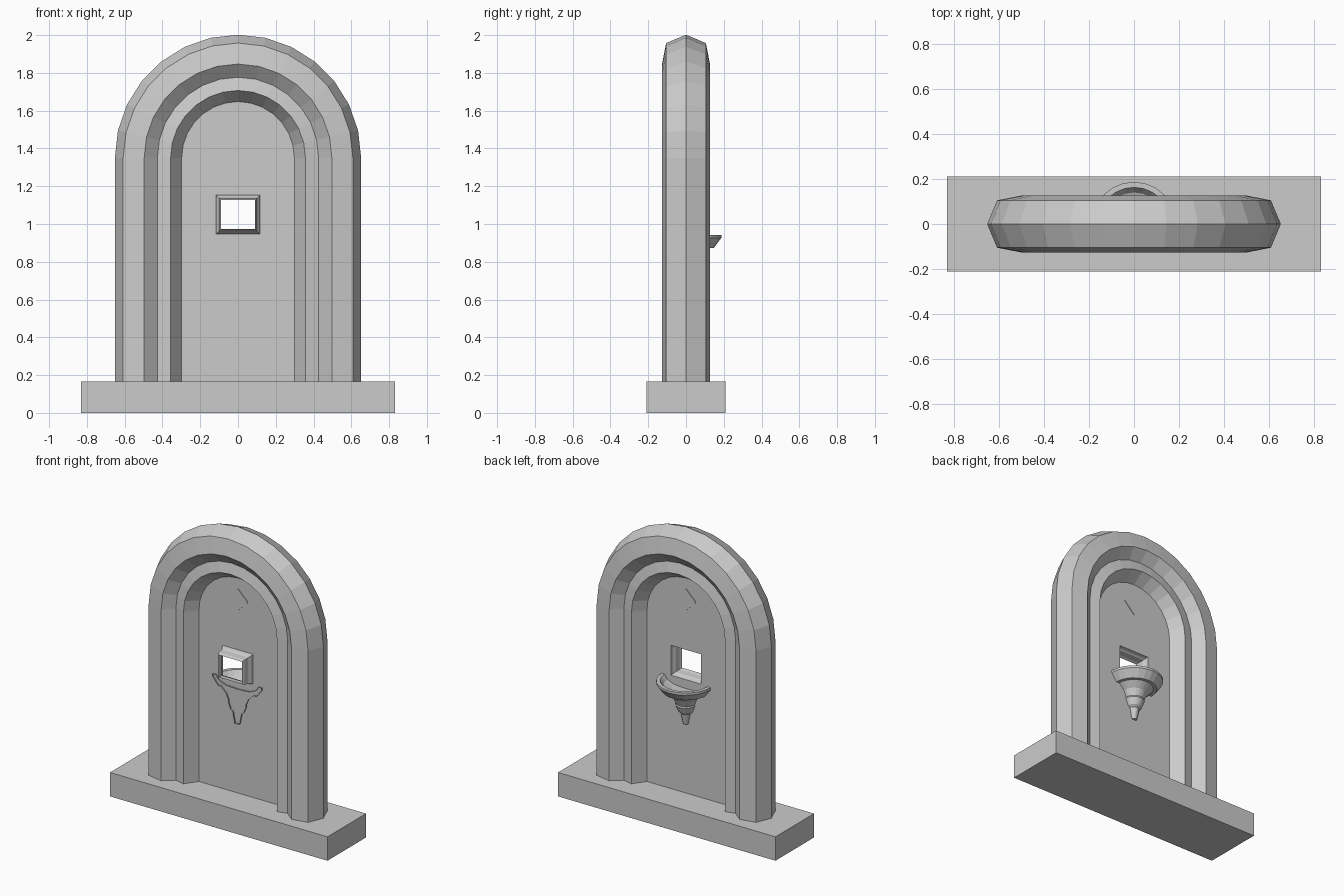
import bpy, bmesh, math

if "Cube" in bpy.data.objects:
    bpy.data.objects.remove(bpy.data.objects["Cube"])

ARCH_Z, FOOT_Z, ARCH_SEGS = 1.35, 0.165, 14


def finish(name, bm):
    bmesh.ops.remove_doubles(bm, verts=bm.verts, dist=1e-5)
    bmesh.ops.recalc_face_normals(bm, faces=bm.faces)
    mesh = bpy.data.meshes.new(name)
    bm.to_mesh(mesh)
    bm.free()
    obj = bpy.data.objects.new(name, mesh)
    bpy.context.collection.objects.link(obj)
    return obj


def bridge(bm, rows, closed=False):
    """Skin neighbouring rows of points with quads."""
    rows = [[bm.verts.new(p) for p in row] for row in rows]
    for a, b in zip(rows, rows[1:]):
        n = len(a)
        for i in range(n if closed else n - 1):
            j = (i + 1) % n
            bm.faces.new((a[i], a[j], b[j], b[i]))


def box(name, size, centre):
    bm = bmesh.new()
    bmesh.ops.create_cube(bm, size=1)
    bmesh.ops.scale(bm, vec=size, verts=bm.verts)
    bmesh.ops.translate(bm, vec=centre, verts=bm.verts)
    return finish(name, bm)


def arch_path(r, y):
    """Leg, semicircle, leg at radius r."""
    pts = [(r, y, FOOT_Z)]
    for i in range(ARCH_SEGS + 1):
        a = math.pi * i / ARCH_SEGS
        pts.append((r * math.cos(a), y, ARCH_Z + r * math.sin(a)))
    return pts + [(-r, y, FOOT_Z)]


def rect(hx, hz, y, cz):
    return [(-hx, y, cz - hz), (hx, y, cz - hz), (hx, y, cz + hz), (-hx, y, cz + hz)]


# Plinth
box("base", (1.66, 0.42, 0.165), (0, 0, 0.0825))

# Stepped arch surround, same moulding on front and back
half = [(0.298, 0.0), (0.357, 0.085), (0.427, 0.068), (0.497, 0.127), (0.608, 0.105)]
profile = [(r, -y) for r, y in half] + [(0.652, 0)] + half[::-1]
bm = bmesh.new()
bridge(bm, [arch_path(r, y) for r, y in profile])
finish("arch_surround", bm)

# Thin central panel with window opening
WIN_Z = 1.05
bm = bmesh.new()
for loop in (arch_path(0.298, 0), rect(0.116, 0.103, 0, WIN_Z)):
    vs = [bm.verts.new(p) for p in loop]
    for i, v in enumerate(vs):
        bm.edges.new((v, vs[(i + 1) % len(vs)]))
bmesh.ops.triangle_fill(bm, edges=bm.edges[:], use_beauty=True, normal=(0, -1, 0))
finish("panel", bm)

# Funnel-shaped window frame projecting to the front
bm = bmesh.new()
steps = [(0, 0), (0.006, -0.02), (0.014, -0.03), (0.018, -0.07), (0.026, -0.085)]
bridge(bm, [rect(0.116 - d, 0.103 - d, y, WIN_Z) for d, y in steps], closed=True)
finish("window_frame", bm)

# Diamond plaque
plaque = box("diamond_plaque", (0.11, 0.008, 0.11), (0, 0, 0))
plaque.rotation_euler[1] = math.pi / 4
plaque.location = (0, 0, 1.5)

# Half-round basin on the back, its open edge just piercing the panel
basin = [(0.0, 0.885), (0.09, 0.89), (0.14, 0.91), (0.163, 0.942), (0.187, 0.942),
         (0.187, 0.926), (0.147, 0.873), (0.125, 0.873), (0.085, 0.835), (0.065, 0.79),
         (0.068, 0.78), (0.05, 0.735), (0.034, 0.722), (0.018, 0.645), (0.0, 0.645)]
SEGS = 12
rows = []
for r, z in basin:
    arc = [(r * math.cos(math.pi * i / SEGS), r * math.sin(math.pi * i / SEGS), z)
           for i in range(SEGS + 1)]
    rows.append([(r, -0.01, z)] + arc + [(-r, -0.01, z)])
bm = bmesh.new()
bridge(bm, rows)
bmesh.ops.dissolve_degenerate(bm, dist=1e-5, edges=bm.edges[:])
finish("basin", bm)
